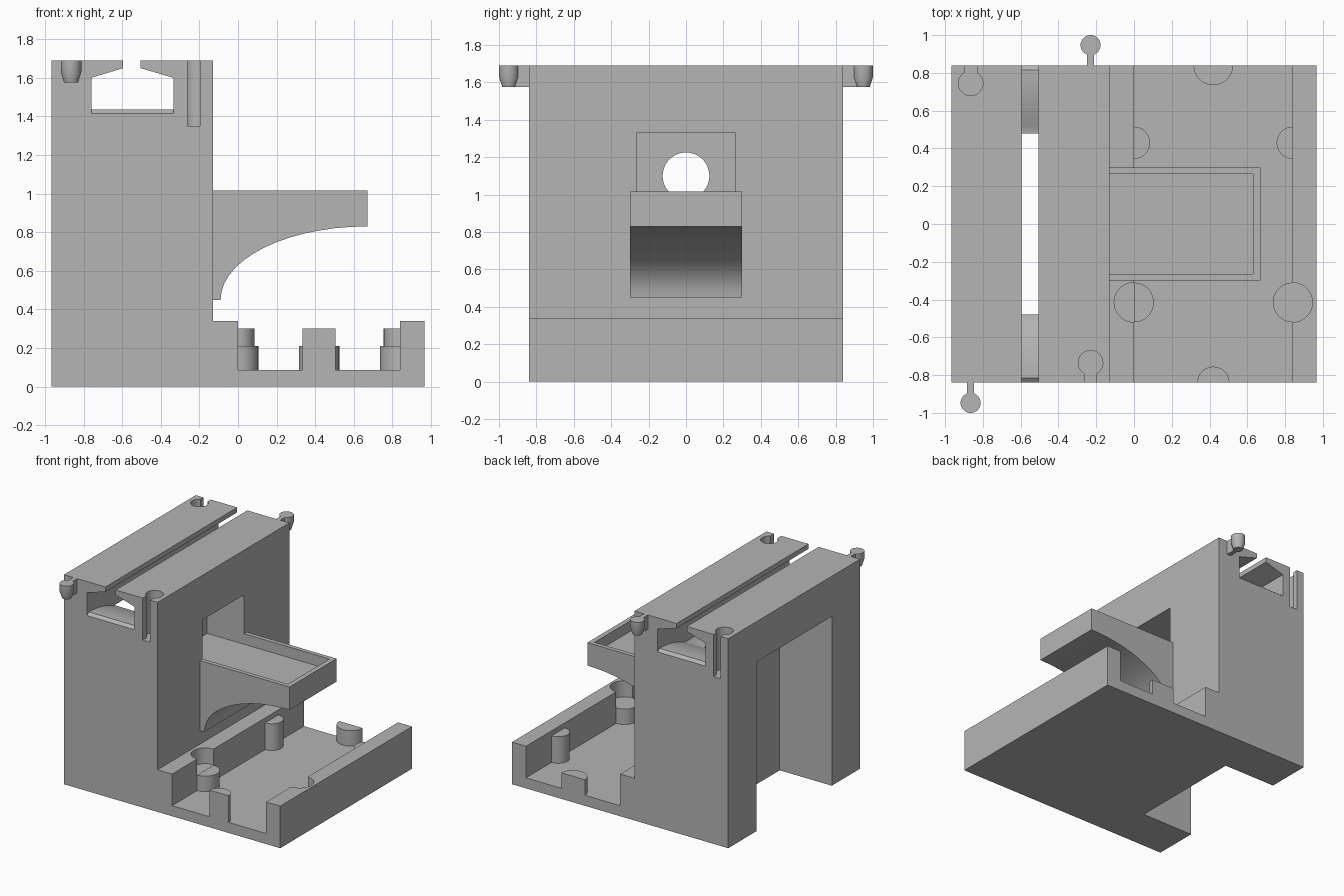
import bpy, bmesh, math

cube = bpy.data.objects.get("Cube")
if cube:
    bpy.data.objects.remove(cube, do_unlink=True)

grey = bpy.data.materials.new("plain_grey")
grey.use_nodes = True
grey.diffuse_color = (0.46, 0.46, 0.46, 1)
grey.node_tree.nodes["Principled BSDF"].inputs["Base Color"].default_value = (0.46, 0.46, 0.46, 1)
parts = []


def make(name, bm, cutter=False):
    bmesh.ops.recalc_face_normals(bm, faces=bm.faces)
    mesh = bpy.data.meshes.new(name)
    bm.to_mesh(mesh)
    bm.free()
    mesh.materials.append(grey)
    obj = bpy.data.objects.new(name, mesh)
    bpy.context.collection.objects.link(obj)
    obj.hide_render = cutter
    if not cutter:
        parts.append(obj)
    return obj


def prism(name, pts, axis, lo, hi, cutter=False):
    """Extrude a 2D outline along one axis."""
    place = {"X": lambda a, b, t: (t, a, b),
             "Y": lambda a, b, t: (a, t, b),
             "Z": lambda a, b, t: (a, b, t)}[axis]
    bm = bmesh.new()
    low = [bm.verts.new(place(a, b, lo)) for a, b in pts]
    high = [bm.verts.new(place(a, b, hi)) for a, b in pts]
    bm.faces.new(low)
    bm.faces.new(high)
    for i in range(len(pts)):
        j = (i + 1) % len(pts)
        bm.faces.new((low[i], low[j], high[j], high[i]))
    return make(name, bm, cutter)


def rect(a0, a1, b0, b1):
    return [(a0, b0), (a1, b0), (a1, b1), (a0, b1)]


def arc(cx, cy, rx, ry, start, end, n):
    angles = [math.radians(start + (end - start) * i / n) for i in range(n + 1)]
    return [(cx + rx * math.cos(a), cy + ry * math.sin(a)) for a in angles]


def disc(cx, cy, r):
    return arc(cx, cy, r, r, 0, 360, 36)[:-1]


def cut(target, *cutters):
    bpy.context.view_layer.objects.active = target
    for c in cutters:
        mod = target.modifiers.new(c.name, "BOOLEAN")
        mod.operation, mod.solver, mod.object = "DIFFERENCE", "EXACT", c
        bpy.ops.object.modifier_apply(modifier=mod.name)


# Tower and tray base in one profile
body = prism("tower_and_base", [
    (-.965, 0), (.965, 0), (.965, .34), (.84, .34), (.84, .085), (0, .085),
    (0, .34), (-.13, .34), (-.13, 1.69), (-.965, 1.69)], "Y", -.84, .84)

# Curved bracket shelf
shelf = prism("shelf", [(-.14, .45)] + arc(.67, .45, .76, .38, 180, 90, 14)
              + [(.67, 1.015), (-.14, 1.015)], "Y", -.3, .3)

# Rear opening, window recess and round hole
rear = prism("cut_rear_opening", rect(-1.1, -.5, -.48, .48), "Z", -.1, 1.365, True)
recess = prism("cut_window", rect(-.46, .63, -.265, .265), "Z", .93, 1.33, True)
hole = prism("cut_round_hole", disc(0, 1.1, .125), "X", -.6, -.4, True)

# Top channel with its slot, and the rounded floor below it
channel = prism("cut_channel", [
    (-.76, 1.45), (-.335, 1.45), (-.335, 1.6), (-.505, 1.65), (-.505, 1.8),
    (-.595, 1.8), (-.595, 1.65), (-.76, 1.6)], "Y", -.9, .9, True)
half = []
for i in range(11):
    t = i / 10
    half.append((.49 + .325 * t, 1.435 - .075 * (1 - t) ** 2))
half += [(.865, 1.395), (.865, 1.5)]
trough = prism("cut_channel_floor", half + [(-y, z) for y, z in reversed(half)],
               "X", -.76, -.335, True)
cutters = [rear, recess, hole, channel, trough]

# Keyhole sockets and matching tapered connectors
for side, socket_x, socket_y, plug_x in ((-1, -.23, -.735, -.865), (1, -.865, .745, -.23)):
    tag = "front" if side < 0 else "back"
    keyhole = arc(socket_x, socket_y, .065, .065, side * 90 + 30, side * 90 + 330, 30)
    keyhole += [(socket_x + side * .0325, side * .9), (socket_x - side * .0325, side * .9)]
    cutters.append(prism("cut_socket_" + tag, keyhole, "Z", 1.35, 1.8, True))

    bm = bmesh.new()
    rings = []
    for z, r in ((1.575, .036), (1.63, .053), (1.69, .053)):
        rings.append([bm.verts.new((x, y, z)) for x, y in disc(plug_x, side * .947, r)])
    bm.faces.new(rings[0])
    bm.faces.new(rings[-1])
    for low, high in zip(rings, rings[1:]):
        for i in range(len(low)):
            j = (i + 1) % len(low)
            bm.faces.new((low[i], low[j], high[j], high[i]))
    make("connector_" + tag, bm)
    prism("connector_neck_" + tag, rect(plug_x - .018, plug_x + .018, *sorted((side * .83, side * .92))),
          "Z", 1.575, 1.69)

# Low posts with wall sockets, and tall pegs, on both tray walls
for tag, x, turn in (("inner", 0, -90), ("outer", .84, 90)):
    cutters.append(prism("cut_post_" + tag, disc(x, -.415, .105), "Z", .21, .5, True))
    prism("low_post_" + tag, arc(x, -.415, .105, .105, turn, turn + 180, 18), "Z", .05, .21)
    prism("tall_peg_" + tag, arc(x, .43, .085, .085, turn, turn + 180, 18), "Z", .05, .3)

# Half posts on the open tray ends
prism("tall_peg_front", arc(.42, -.84, .085, .085, 0, 180, 18), "Z", .05, .3)
prism("low_post_back", arc(.42, .84, .105, .105, 180, 360, 18), "Z", .05, .21)

cut(body, *cutters)
cut(shelf, recess)
for c in cutters:
    bpy.data.objects.remove(c, do_unlink=True)

# Smooth the round surfaces, keep edges sharp
bpy.ops.object.select_all(action="DESELECT")
for p in parts:
    p.select_set(True)
bpy.context.view_layer.objects.active = body
bpy.ops.object.shade_smooth_by_angle(angle=math.radians(30))
